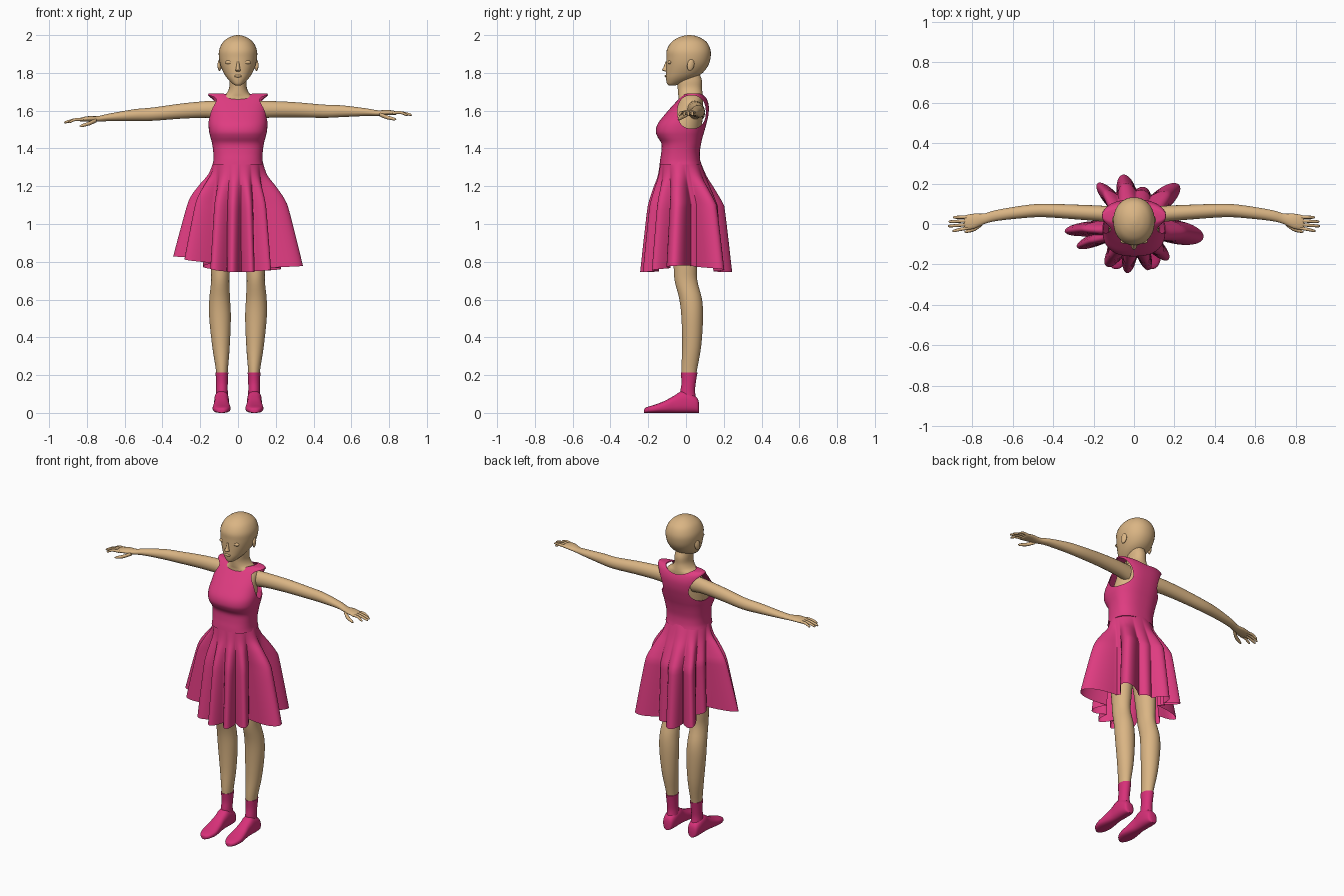
import bpy, bmesh, math
from mathutils import Vector as V


def material(name, rgb):
    m = bpy.data.materials.new(name)
    m.diffuse_color = (*rgb, 1)
    return m


SKIN = material("skin", (0.70, 0.46, 0.23))
PINK = material("pink_cloth", (0.74, 0.045, 0.22))
SOCK = material("pink_boot", (0.68, 0.03, 0.19))


def spline(keys, n=4):
    """Catmull-Rom resampling of rows of numbers."""
    out = []
    for i in range(len(keys) - 1):
        a, b, c, d = (keys[min(max(i + k, 0), len(keys) - 1)] for k in (-1, 0, 1, 2))
        for j in range(n):
            t = j / n
            out.append([0.5 * (2 * q + (r - p) * t + (2 * p - 5 * q + 4 * r - s) * t * t
                        + (3 * q - p - 3 * r + s) * t ** 3) for p, q, r, s in zip(a, b, c, d)])
    return out + [list(keys[-1])]


def ring(c, u, v, e=2.0, n=32):
    """Superellipse ring around c with half axes u and v."""
    pts = []
    for i in range(n):
        a = 2 * math.pi * i / n
        x, y = math.cos(a), math.sin(a)
        pts.append(V(c) + V(u) * math.copysign(abs(x) ** (2 / e), x)
                   + V(v) * math.copysign(abs(y) ** (2 / e), y))
    return pts


def loft(name, rings, mat, caps=True):
    bm = bmesh.new()
    vs = [[bm.verts.new(p) for p in r] for r in rings]
    n = len(vs[0])
    for a, b in zip(vs, vs[1:]):
        for i in range(n):
            bm.faces.new((a[i], a[(i + 1) % n], b[(i + 1) % n], b[i]))
    if caps:
        bm.faces.new(vs[0])
        bm.faces.new(vs[-1])
    bmesh.ops.recalc_face_normals(bm, faces=bm.faces)
    me = bpy.data.meshes.new(name)
    bm.to_mesh(me)
    bm.free()
    me.materials.append(mat)
    ob = bpy.data.objects.new(name, me)
    bpy.context.collection.objects.link(ob)
    shade(ob)
    return ob


def shade(ob):
    bpy.ops.object.select_all(action='DESELECT')
    ob.select_set(True)
    bpy.context.view_layer.objects.active = ob
    bpy.ops.object.shade_smooth_by_angle(angle=math.radians(50))


def upright(name, keys, mat, e=2.0, n=36):
    """Loft along z; keys are (z, centre x, half width, front y, back y)."""
    return loft(name, [ring((cx, (f + b) / 2, z), (rx, 0, 0), (0, (b - f) / 2, 0), e, n)
                       for z, cx, rx, f, b in spline(keys)], mat)


def limb(name, keys, side, mat, n=20):
    """Loft along x; keys are (x, y, z, half depth, half height)."""
    rings = []
    for x, y, z, ry, rz in spline(keys):
        drop = 0.04 * max(0, x - 0.16) / 0.76 if side < 0 else 0
        rings.append(ring((side * x, y, z - drop), (0, ry, 0), (0, 0, rz), 2, n))
    return loft(name, rings, mat)


def ball(name, loc, size, mat):
    bpy.ops.mesh.primitive_uv_sphere_add(segments=24, ring_count=14, radius=1, location=loc)
    ob = bpy.context.object
    ob.name, ob.scale = name, size
    ob.data.materials.append(mat)
    shade(ob)
    return ob


# Head, neck and torso
upright("head", [(1.733, 0, .012, -.09, -.06), (1.742, 0, .028, -.1, -.03), (1.77, 0, .056, -.106, .04),
                 (1.80, 0, .076, -.106, .088), (1.84, 0, .093, -.105, .118), (1.88, 0, .101, -.104, .13),
                 (1.92, 0, .100, -.102, .13), (1.96, 0, .082, -.08, .112), (1.985, 0, .053, -.045, .078),
                 (1.997, 0, .022, -.01, .045), (2.0, 0, .003, .014, .02)], SKIN, 2.15)
upright("torso", [(1.05, 0, .12, -.09, .08), (1.15, 0, .13, -.1, .08), (1.3, 0, .115, -.115, .06),
                  (1.42, 0, .12, -.11, .06), (1.5, 0, .125, -.12, .08), (1.58, 0, .12, -.08, .09),
                  (1.64, 0, .115, -.045, .09), (1.67, 0, .09, -.04, .09), (1.69, 0, .062, -.042, .088),
                  (1.72, 0, .047, -.044, .084), (1.76, 0, .045, -.045, .084), (1.80, 0, .04, -.03, .07)],
        SKIN, 2.2)

# Facial features
upright("nose", [(1.808, 0, .012, -.112, -.09), (1.815, 0, .014, -.127, -.09), (1.828, 0, .010, -.12, -.09),
                 (1.86, 0, .006, -.108, -.09)], SKIN, n=12)
ball("lips", (0, -.104, 1.783), (.02, .009, .007), SKIN)
for s, w in ((-1, "left"), (1, "right")):
    ball(w + "_eye", (s * .046, -.086, 1.856), (.022, .011, .011), SKIN)
    ear = ball(w + "_ear", (s * .097, .025, 1.842), (.01, .019, .032), SKIN)
    ear.rotation_euler = (-.2, 0, s * .3)

# Arms, hands and legs
for s, w in ((-1, "left"), (1, "right")):
    limb(w + "_arm", [(.09, .045, 1.603, .04, .05), (.17, .052, 1.607, .039, .044), (.3, .06, 1.605, .036, .040),
                      (.45, .067, 1.597, .033, .035), (.55, .06, 1.597, .031, .031), (.68, .042, 1.592, .027, .02),
                      (.74, .026, 1.587, .026, .015), (.79, .014, 1.59, .037, .014), (.83, .008, 1.588, .036, .011),
                      (.84, .008, 1.588, .03, .006)], s, SKIN)
    for k, (tx, ty) in enumerate(((.895, .033), (.916, .012), (.92, -.010), (.898, -.034))):
        y0 = .034 - .018 * k
        limb(f"{w}_finger_{k + 1}", [(.82, y0, 1.588, .0085, .0085), (.86, (y0 + ty) / 2, 1.59, .008, .008),
                                     (tx - .008, ty, 1.579, .0065, .0065), (tx, ty, 1.576, .002, .002)], s, SKIN, 10)
    limb(w + "_thumb", [(.75, .004, 1.58, .012, .011), (.785, -.022, 1.566, .012, .011),
                        (.825, -.036, 1.556, .008, .008), (.838, -.039, 1.554, .002, .002)], s, SKIN, 10)
    upright(w + "_leg", [(z, s * c, r, f, b) for z, c, r, f, b in (
        (.15, .085, .028, -.018, .048), (.22, .085, .031, -.025, .057), (.35, .09, .046, -.02, .08),
        (.5, .095, .057, -.024, .09), (.6, .097, .055, -.035, .085), (.7, .094, .048, -.06, .06),
        (.78, .092, .052, -.066, .06), (.95, .085, .063, -.085, .07), (1.1, .07, .067, -.1, .08),
        (1.2, .055, .06, -.09, .07))], SKIN)
    # Ankle boots: shaft and foot
    upright(w + "_boot_shaft", [(z, s * .085, r, f, b) for z, r, f, b in (
        (.05, .036, -.03, .06), (.11, .031, -.03, .048), (.16, .031, -.024, .052), (.215, .034, -.028, .061))], SOCK)
    loft(w + "_boot_foot", [ring((s * .087, y, z / 2), (r, 0, 0), (0, 0, z / 2), 2.6) for y, r, z in spline((
        (.07, .012, .04), (.062, .03, .075), (.03, .038, .10), (-.02, .039, .115), (-.06, .038, .093),
        (-.11, .044, .065), (-.16, .047, .045), (-.2, .036, .033), (-.218, .02, .024), (-.222, .006, .015)))], SOCK)

# Sleeveless bodice: thin shell with armholes and scooped neck cut out
bodice = upright("bodice", [(1.315, 0, .134, -.14, .08), (1.34, 0, .13, -.137, .075), (1.38, 0, .131, -.131, .073),
                            (1.425, 0, .137, -.13, .08), (1.46, 0, .146, -.15, .088), (1.49, 0, .153, -.16, .097),
                            (1.53, 0, .156, -.15, .108), (1.58, 0, .154, -.112, .119), (1.63, 0, .156, -.068, .12),
                            (1.67, 0, .158, -.03, .106), (1.688, 0, .157, -.005, .085), (1.692, 0, .15, .01, .075)],
                 PINK, 2.5, 64)
armhole = loft("armhole_cutter", [ring((x, .03, 1.593), (0, .075, 0), (0, 0, .088), 2.3, 40) for x in (-.3, .3)], PINK)
neckline = ball("neckline_cutter", (0, .05, 1.725), (.105, .09, .08), PINK)
mod = bodice.modifiers.new("shell", 'SOLIDIFY')
mod.thickness = .005
bpy.context.view_layer.objects.active = bodice
bpy.ops.object.modifier_apply(modifier="shell")
for cutter in (armhole, neckline):
    mod = bodice.modifiers.new("cut", 'BOOLEAN')
    mod.operation, mod.solver, mod.object = 'DIFFERENCE', 'EXACT', cutter
    bpy.context.view_layer.objects.active = bodice
    bpy.ops.object.modifier_apply(modifier="cut")
    bpy.data.objects.remove(cutter)
shade(bodice)

# Skirt: each fold is (direction in degrees, reach at the hem, half width in degrees)
FOLDS = [(-11, .35, 21), (41, .295, 20), (74, .19, 20), (103, .25, 20), (132, .27, 15), (186, .345, 13),
         (202, .305, 13), (237, .25, 17), (262, .245, 15), (288, .24, 14), (314, .245, 15), (160, .19, 14)]
FLARE = spline([(0, 0), (.13, .10), (.25, .33), (.4, .56), (.67, .77), (1, 1)], 5)
waist = ring((0, -.03, 1.33), (.131, 0, 0), (0, .107, 0), 2, 240)
rows = []
for t, g in FLARE:
    row = []
    for i, wp in enumerate(waist):
        deg = i * 1.5
        a = math.radians(deg)
        d = V((math.cos(a), math.sin(a), 0))
        bulge = 0
        for ang, reach, half in FOLDS:
            off = abs((deg - ang + 180) % 360 - 180) / half
            if off < 1:
                bulge = max(bulge, (reach - .152) * math.cos(off * math.pi / 2) ** 1.2)
        hem = .745 + .085 * max(0, -d.x) ** 3 + .035 * max(0, d.x) ** 3
        p = V((wp.x, wp.y, 0)).lerp(d * .152, min(1, t * 2.5)) + d * bulge * g
        row.append((p.x, p.y, 1.33 + (hem - 1.33) * t))
    rows.append(row)
loft("skirt", rows, PINK, caps=False)
